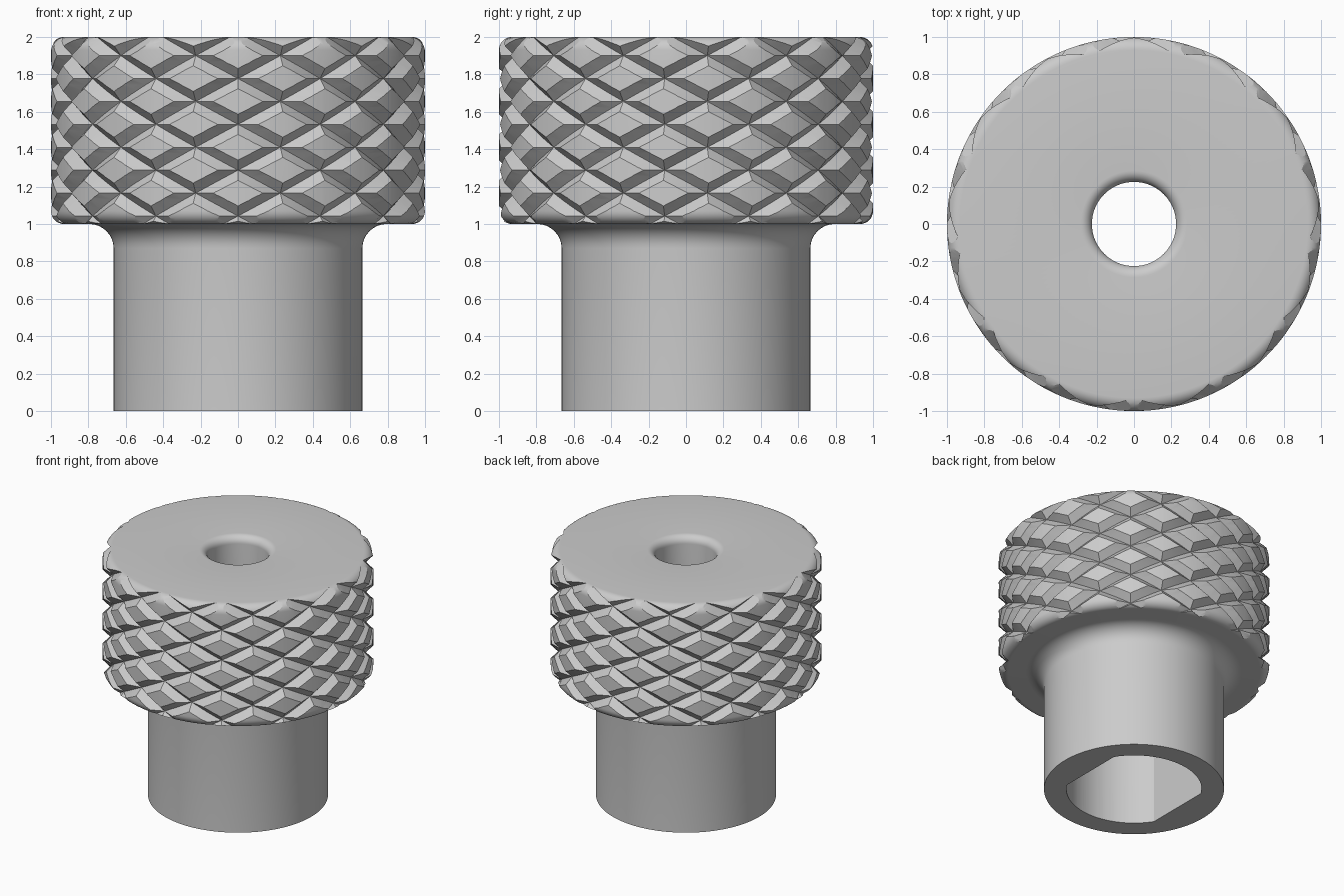
import bpy, bmesh, math
from mathutils import Vector

cube = bpy.data.objects.get("Cube")
if cube:
    bpy.data.objects.remove(cube, do_unlink=True)

SEGMENTS = 144
STARTS = 13              # grooves in each direction
PITCH = 0.245            # vertical gap between grooves
FLOOR, CREST = 0.945, 1.015
GROOVE = 0.28            # half groove width, as a share of a cell
TOP_NODE = 1.90          # height of a groove crossing at the back

grey = bpy.data.materials.new("grey metal")
grey.use_nodes = True
colour = (0.6, 0.6, 0.6, 1)
grey.diffuse_color = colour
grey.node_tree.nodes["Principled BSDF"].inputs["Base Color"].default_value = colour


def make_object(name, bm):
    bmesh.ops.recalc_face_normals(bm, faces=bm.faces)
    mesh = bpy.data.meshes.new(name)
    bm.to_mesh(mesh)
    bm.free()
    mesh.materials.append(grey)
    obj = bpy.data.objects.new(name, mesh)
    bpy.context.collection.objects.link(obj)
    return obj


def arc(cx, cz, radius, start, end, steps=8):
    angles = [math.radians(start + (end - start) * i / steps) for i in range(steps + 1)]
    return [(cx + radius * math.cos(a), cz + radius * math.sin(a)) for a in angles]


def lathe(name, profile):
    """Spin a closed profile of (radius, height) points into a ring solid."""
    bm = bmesh.new()
    rings = []
    for i in range(SEGMENTS):
        a = math.tau * i / SEGMENTS
        rings.append([bm.verts.new((r * math.cos(a), r * math.sin(a), z)) for r, z in profile])
    count = len(profile)
    for i, ring in enumerate(rings):
        following = rings[(i + 1) % SEGMENTS]
        for j in range(count):
            k = (j + 1) % count
            bm.faces.new((ring[j], following[j], following[k], ring[k]))
    return make_object(name, bm)


def knurl_point(u, v):
    """Map the two groove phases onto the knurled surface."""
    near = min(abs(u - round(u)), abs(v - round(v)))
    r = FLOOR + (CREST - FLOOR) * min(1, near / GROOVE)
    a = math.pi / 2 + math.pi * (u - v) / STARTS
    return (r * math.cos(a), r * math.sin(a), TOP_NODE + PITCH * (u + v) / 2)


def knurl_solid():
    """Solid covered in diamonds between two families of helical V grooves."""
    bm = bmesh.new()
    steps = (0, GROOVE, 0.5, 1 - GROOVE, 1)
    rows = range(-18, 4)
    for column in range(2 * STARTS):
        for row in rows:
            if (row + column) % 2:
                continue
            i, j = (row + column) // 2, (row - column) // 2
            grid = [[bm.verts.new(knurl_point(i + p, j + q)) for q in steps] for p in steps]
            for a in range(4):
                for b in range(4):
                    p, q = grid[a][b], grid[a + 1][b]
                    r, s = grid[a + 1][b + 1], grid[a][b + 1]
                    # split along the crease where two grooves meet
                    if (a < 2) == (b < 2):
                        halves = ((p, q, r), (p, r, s))
                    else:
                        halves = ((p, q, s), (q, r, s))
                    for tri in halves:
                        bm.faces.new(tri)
    bmesh.ops.remove_doubles(bm, verts=bm.verts, dist=0.0005)
    # trim both ragged ends level and cap them
    for z, direction in ((-0.093, -1), (2.083, 1)):
        bmesh.ops.bisect_plane(bm, geom=bm.verts[:] + bm.edges[:] + bm.faces[:],
                               plane_co=(0, 0, z), plane_no=(0, 0, direction), clear_outer=True)
    bmesh.ops.holes_fill(bm, edges=[e for e in bm.edges if e.is_boundary], sides=0)
    return make_object("knurl_cutter", bm)


def bore_solid(radius, flat, bottom, top):
    """Round prism with two opposite flats."""
    bm = bmesh.new()
    ring = []
    for i in range(SEGMENTS):
        a = math.tau * i / SEGMENTS
        x = max(-flat, min(flat, radius * math.cos(a)))
        ring.append(bm.verts.new((x, radius * math.sin(a), bottom)))
    base = bm.faces.new(ring)
    made = bmesh.ops.extrude_face_region(bm, geom=[base])["geom"]
    bmesh.ops.translate(bm, verts=[g for g in made if isinstance(g, bmesh.types.BMVert)],
                        vec=Vector((0, 0, top - bottom)))
    return make_object("bore_cutter", bm)


def apply_boolean(target, tool, operation):
    tool.hide_render = True
    mod = target.modifiers.new(operation.lower(), "BOOLEAN")
    mod.operation = operation
    mod.solver = "EXACT"
    mod.object = tool
    bpy.ops.object.select_all(action="DESELECT")
    bpy.context.view_layer.objects.active = target
    target.select_set(True)
    bpy.ops.object.modifier_apply(modifier=mod.name)
    bpy.data.objects.remove(tool, do_unlink=True)


# Knob body: sleeve, fillet, rounded head and screw hole
profile = [(0.225, 0), (0.665, 0)]
profile += arc(0.795, 0.87, 0.13, 180, 90)
profile += arc(0.93, 1.07, 0.07, -90, 0)
profile += arc(0.93, 1.93, 0.07, 0, 90)
profile += arc(0.285, 1.94, 0.06, 90, 180)
knob = lathe("knurled_knob", profile)

# Diamond grip and the flat-sided shaft socket
apply_boolean(knob, knurl_solid(), "INTERSECT")
apply_boolean(knob, bore_solid(0.5, 0.42, -0.1, 1.0), "DIFFERENCE")

bpy.ops.object.shade_smooth_by_angle(angle=math.radians(22))
